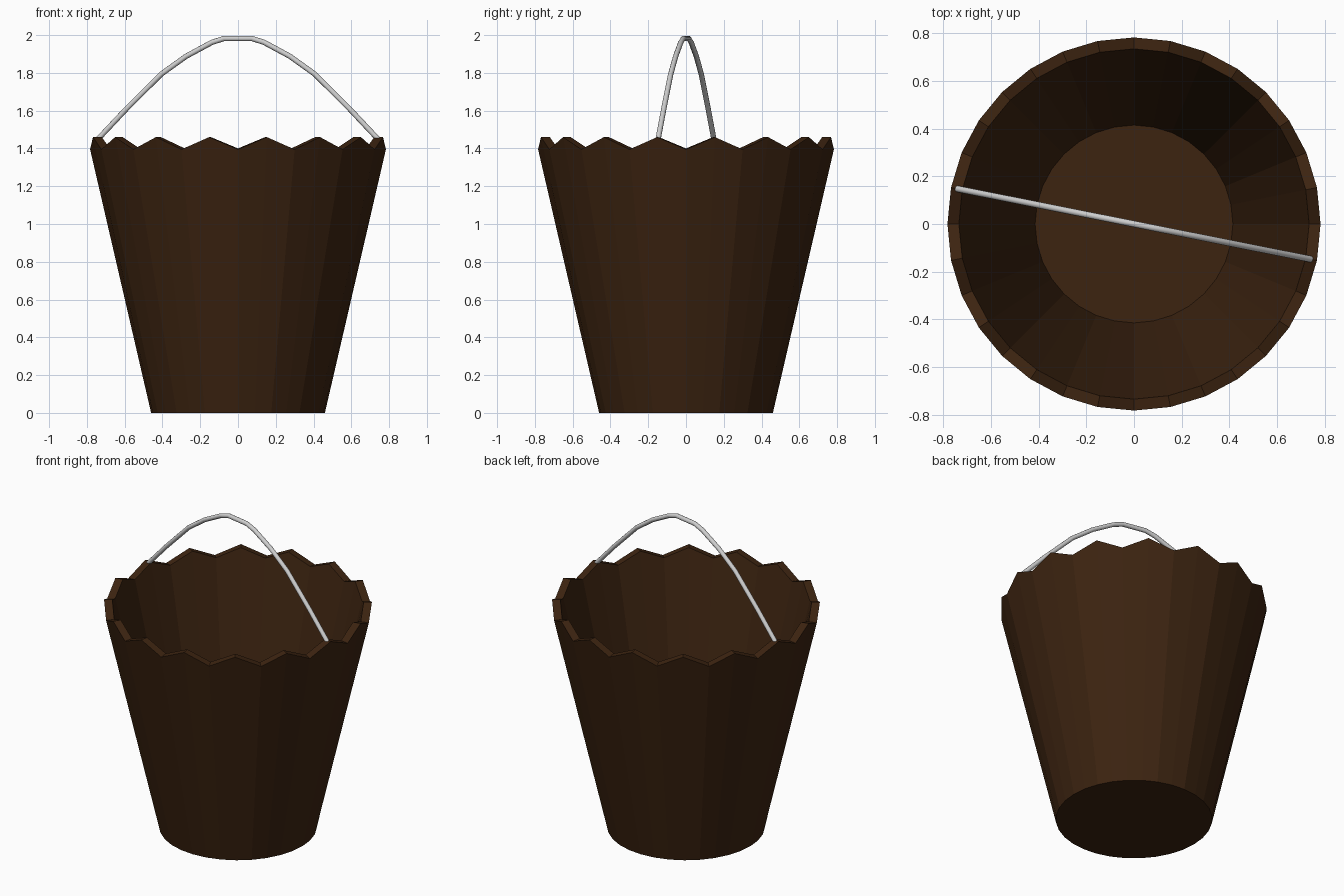
import bpy, bmesh, math

if "Cube" in bpy.data.objects:
    bpy.data.objects.remove(bpy.data.objects["Cube"])

SEG = 32


def material(name, rgb):
    m = bpy.data.materials.new(name)
    m.diffuse_color = (*rgb, 1)
    m.use_nodes = True
    m.node_tree.nodes["Principled BSDF"].inputs["Base Color"].default_value = m.diffuse_color
    return m


def add_object(name, bm, mat):
    bmesh.ops.recalc_face_normals(bm, faces=bm.faces)
    me = bpy.data.meshes.new(name)
    bm.to_mesh(me)
    bm.free()
    me.materials.append(mat)
    ob = bpy.data.objects.new(name, me)
    bpy.context.collection.objects.link(ob)
    return ob


def bridge(bm, a, b):
    n = len(a)
    for i in range(n):
        bm.faces.new((a[i], a[(i + 1) % n], b[(i + 1) % n], b[i]))


brown = material("dark_brown_wood", (0.045, 0.017, 0.0052))
metal = material("light_grey_metal", (0.62, 0.62, 0.62))

# Bucket: tapered walls with a zigzag rim, outer and inner shells
bm = bmesh.new()


def ring(r, z_even, z_odd):
    return [bm.verts.new((r * math.cos(2 * math.pi * i / SEG),
                          r * math.sin(2 * math.pi * i / SEG),
                          z_odd if i % 2 else z_even)) for i in range(SEG)]


outer_base = ring(0.46, 0, 0)
outer_rim = ring(0.783, 1.395, 1.46)
inner_rim = ring(0.735, 1.40, 1.46)
inner_base = ring(0.415, 0.05, 0.05)
bm.faces.new(outer_base)
bridge(bm, outer_base, outer_rim)
bridge(bm, outer_rim, inner_rim)
bridge(bm, inner_rim, inner_base)
bm.faces.new(inner_base)
add_object("bucket", bm, brown)

# Handle: arched wire tube swept along half a profile and its mirror
half = [(0.0, 1.986), (0.075, 1.982), (0.14, 1.962), (0.28, 1.888), (0.415, 1.793),
        (0.60, 1.612), (0.76, 1.445)]
path = [(-x, z) for x, z in reversed(half[1:])] + half[1:]
turn = -math.radians(11.25)
bm = bmesh.new()
rings = []
for k, (x, z) in enumerate(path):
    x0, z0 = path[max(k - 1, 0)]
    x1, z1 = path[min(k + 1, len(path) - 1)]
    slope = math.atan2(z1 - z0, x1 - x0)
    loop = []
    for j in range(10):
        a = 2 * math.pi * j / 10
        n, side = 0.014 * math.cos(a), 0.014 * math.sin(a)
        px, pz = x - n * math.sin(slope), z + n * math.cos(slope)
        loop.append(bm.verts.new((px * math.cos(turn) - side * math.sin(turn),
                                  px * math.sin(turn) + side * math.cos(turn), pz)))
    rings.append(loop)
for a, b in zip(rings, rings[1:]):
    bridge(bm, a, b)
bm.faces.new(rings[0])
bm.faces.new(rings[-1])
handle = add_object("handle", bm, metal)
for p in handle.data.polygons:
    p.use_smooth = len(p.vertices) == 4
